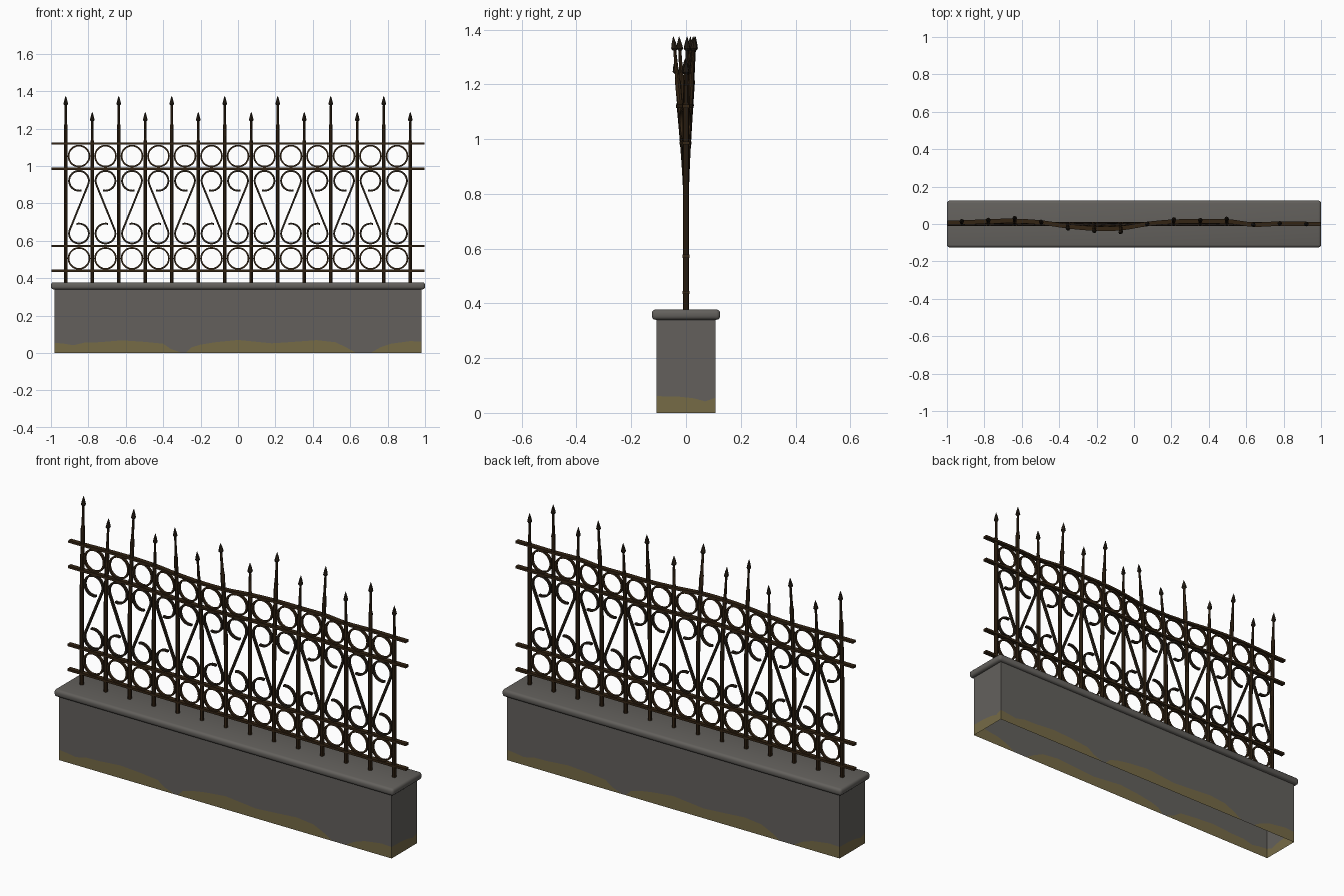
import bpy, bmesh, math
from mathutils import Vector

if "Cube" in bpy.data.objects:
    bpy.data.objects.remove(bpy.data.objects["Cube"])


def material(name, rgb):
    m = bpy.data.materials.new(name)
    m.diffuse_color = (*rgb, 1)
    m.use_nodes = True
    m.node_tree.nodes["Principled BSDF"].inputs["Base Color"].default_value = m.diffuse_color
    return m


STONE = material("grey stone", (0.125, 0.118, 0.108))
MOSS = material("dry moss", (0.18, 0.145, 0.062))
IRON = material("rusty iron", (0.034, 0.018, 0.007))
DARK = material("dark iron", (0.021, 0.014, 0.008))

N, STEP, X0 = 14, 0.1417, -0.921
# sideways bend of each bar, measured at the height of the tall tips
BEND = [.016, .029, .034, .016, -.025, -.05, -.046, 0, .026, .028, .03, -.006, .004, 0]


def bend(x, z):
    """y offset of the warped fence at a point (smooth spline between bars)."""
    f = min(max((x - X0) / STEP, 0), N - 1.0001)
    i = int(f)
    t = f - i
    a, b, c, d = (BEND[min(max(k, 0), N - 1)] for k in range(i - 1, i + 3))
    amp = b + 0.5 * t * (c - a + t * (2*a - 5*b + 4*c - d + t * (3*(b - c) + d - a)))
    return amp * max((z - 0.80) / 0.57, 0) ** 1.3


def rect(w, d):
    return [(-w/2, -d/2), (w/2, -d/2), (w/2, d/2), (-w/2, d/2)]


def circle(r, n=8):
    return [(r*math.cos(2*math.pi*k/n), r*math.sin(2*math.pi*k/n)) for k in range(n)]


def sweep(bm, pts, section, scales=None, closed=False):
    """Sweep a section along a path lying in the x-z plane."""
    rows, n = [], len(pts)
    for i, (x, z) in enumerate(pts):
        p = pts[(i-1) % n] if closed else pts[max(i-1, 0)]
        q = pts[(i+1) % n] if closed else pts[min(i+1, n-1)]
        t = Vector((q[0]-p[0], q[1]-p[1])).normalized()
        s = scales[i] if scales else 1
        rows.append([bm.verts.new((x - t.y*u*s, v*s, z + t.x*u*s)) for u, v in section])
    m = len(section)
    for i in range(n if closed else n - 1):
        a, b = rows[i], rows[(i+1) % n]
        for k in range(m):
            bm.faces.new((a[k], a[(k+1) % m], b[(k+1) % m], b[k]))
    if not closed:
        bm.faces.new(rows[0])
        bm.faces.new(rows[-1])


def finish(bm, name, mats, warp=True, smooth=True):
    if warp:
        for v in bm.verts:
            v.co.y += bend(v.co.x, v.co.z)
    bmesh.ops.recalc_face_normals(bm, faces=bm.faces)
    me = bpy.data.meshes.new(name)
    bm.to_mesh(me)
    bm.free()
    for m in mats:
        me.materials.append(m)
    ob = bpy.data.objects.new(name, me)
    bpy.context.collection.objects.link(ob)
    if smooth:
        bpy.ops.object.select_all(action='DESELECT')
        ob.select_set(True)
        bpy.context.view_layer.objects.active = ob
        bpy.ops.object.shade_smooth_by_angle(angle=math.radians(40))
    return ob


# plinth wall: open shell with a ragged moss band at the foot
HX, HY, WALL_TOP = 0.98, 0.107, 0.345
MOSS_EDGE = [(-.98, .055), (-.93, .05), (-.88, .042), (-.82, .056), (-.74, .058), (-.62, .068),
             (-.5, .06), (-.4, .05), (-.36, .022), (-.30, .001), (-.28, .001), (-.25, .03),
             (-.2, .045), (-.12, .058), (0, .07), (.08, .062), (.18, .052), (.3, .06), (.42, .069),
             (.52, .058), (.58, .03), (.63, .001), (.71, .001), (.76, .03), (.82, .05), (.92, .064)]
SIDE_EDGE = [(-HY, .061), (-.03, .06), (.03, .053), (.07, .042)]
half = [(x, -HY, h) for x, h in MOSS_EDGE] + [(HX, y, h) for y, h in SIDE_EDGE]
loop = half + [(-x, -y, h) for x, y, h in half]
bm = bmesh.new()
cols = [[bm.verts.new((x, y, z)) for z in (0, h, WALL_TOP)] for x, y, h in loop]
for i, a in enumerate(cols):
    b = cols[(i+1) % len(cols)]
    for k in range(2):
        f = bm.faces.new((a[k], b[k], b[k+1], a[k+1]))
        f.material_index = 1 - k
finish(bm, "plinth_wall", [STONE, MOSS], warp=False, smooth=False)

# coping slab with rounded edges
bm = bmesh.new()
bmesh.ops.create_cube(bm, size=1)
for v in bm.verts:
    v.co = (v.co.x * 2.0, v.co.y * 0.25, v.co.z * 0.038 + 0.359)
bmesh.ops.bevel(bm, geom=bm.edges[:], offset=0.014, segments=3, profile=0.5, affect='EDGES')
finish(bm, "coping", [STONE], warp=False)

# upright bars, each ending in a thin spike with an arrow head
bars, heads = bmesh.new(), bmesh.new()
for i in range(N):
    x = X0 + i * STEP
    tip = 1.375 if i % 2 == 0 else 1.29
    shoulder = tip - 0.165
    zs = [0.37, 0.8] + [0.8 + (shoulder - 0.8) * k / 6 for k in range(1, 7)]
    sc = [1.0] * len(zs)
    zs += [shoulder + 0.012, tip - 0.09, tip - 0.045]
    sc += [0.75, 0.6, 0.5]
    sweep(bars, [(x, z) for z in zs], circle(0.0105), sc)
    sweep(heads, [(x, tip - d) for d in (0.052, 0.044, 0.022, 0)],
          circle(0.0125), [0.5, 1, 0.6, 0.06])
finish(bars, "upright_bars", [IRON])
finish(heads, "arrow_heads", [DARK])

# four horizontal rails
bm = bmesh.new()
for z in (0.44, 0.572, 0.986, 1.12):
    sweep(bm, [(-0.997 + 1.994 * k / 56, z) for k in range(57)], rect(0.012, 0.024))
finish(bm, "rails", [IRON])

# rings and S-scrolls between the bars
rings, scrolls = bmesh.new(), bmesh.new()
R, HI, LO = 0.053, 0.921, 0.639
tangent = math.asin(2 * R / (HI - LO))
for i in range(N - 1):
    cx = X0 + (i + 0.5) * STEP
    for z in (0.506, 1.053):
        sweep(rings, [(cx + 0.056*math.cos(a), z + 0.056*math.sin(a))
                      for a in (2*math.pi*k/28 for k in range(28))],
              rect(0.009, 0.014), closed=True)
    side = 1 if i % 2 == 0 else -1
    start, end = math.radians(285), -tangent
    arc = [start + (end - start) * k / 24 for k in range(25)]
    top = [(R*math.cos(a), R*math.sin(a)) for a in arc]
    path = [(cx + side*u, HI + w) for u, w in top]
    path += [(cx - side*u, LO - w) for u, w in reversed(top)]
    sweep(scrolls, path, rect(0.010, 0.014))
finish(rings, "rings", [IRON])
finish(scrolls, "scrolls", [DARK])
